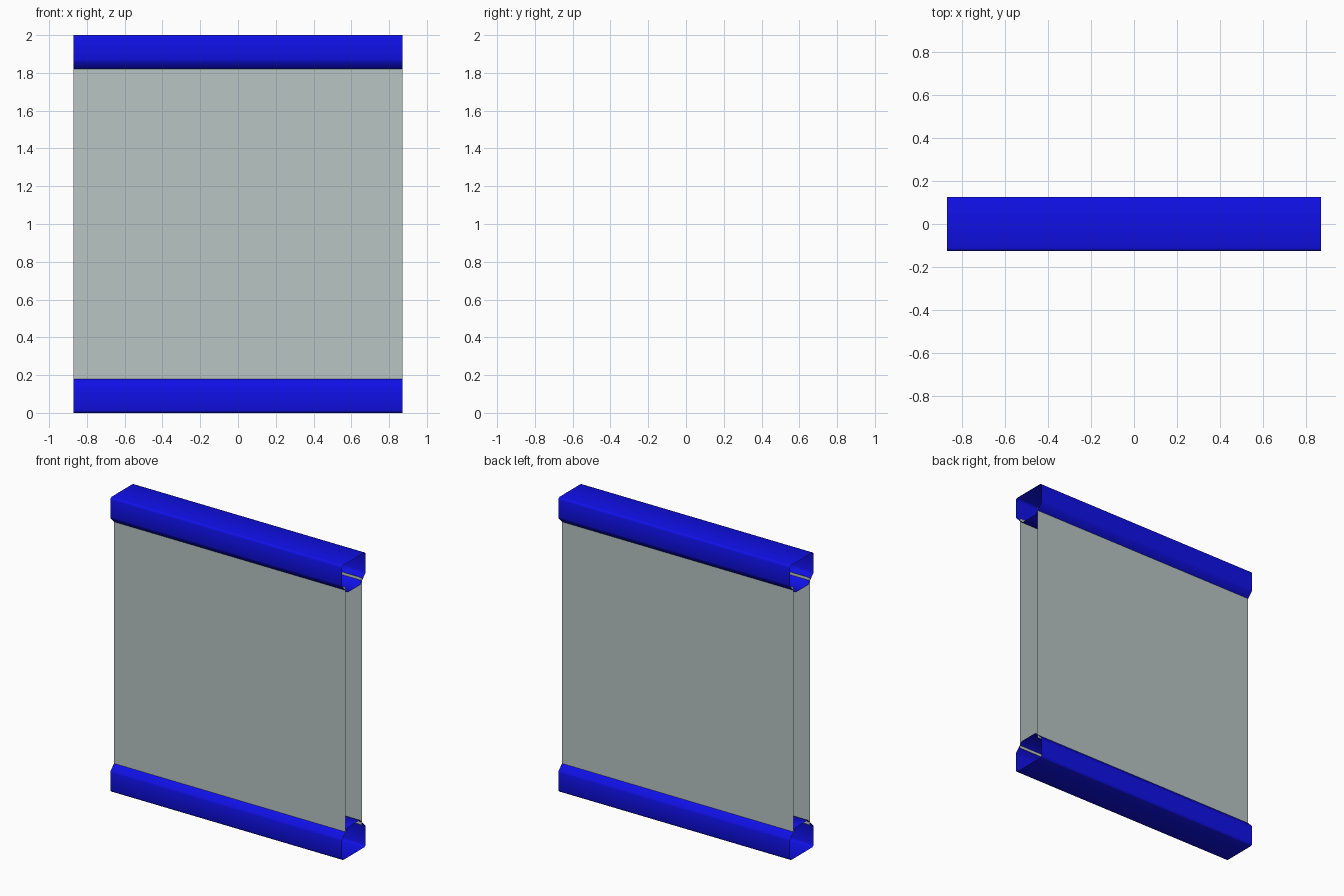
import bpy, bmesh

if "Cube" in bpy.data.objects:
    bpy.data.objects.remove(bpy.data.objects["Cube"])

HALF = 0.87      # half length along x


def material(name, color):
    m = bpy.data.materials.new(name)
    m.diffuse_color = color
    m.use_nodes = True
    m.node_tree.nodes["Principled BSDF"].inputs["Base Color"].default_value = m.diffuse_color
    return m


blue = material("blue_paint", (0.005, 0.005, 0.8, 1))
glass = material("pale_glass", (0.48, 0.56, 0.55, 1))


def sheet(name, profile, mat, closed):
    """Sweep a (y, z) profile along x as an open-ended thin sheet."""
    bm = bmesh.new()
    rows = [[bm.verts.new((x, y, z)) for y, z in profile] for x in (-HALF, HALF)]
    n = len(profile)
    for i in range(n if closed else n - 1):
        j = (i + 1) % n
        bm.faces.new((rows[0][i], rows[0][j], rows[1][j], rows[1][i]))
    if closed:
        bmesh.ops.recalc_face_normals(bm, faces=bm.faces)
        # make sure normals point away from the tube axis
        cz = sum(p[1] for p in profile) / n
        f = bm.faces[:][0]
        c = f.calc_center_median()
        if f.normal.y * c.y + f.normal.z * (c.z - cz) < 0:
            bmesh.ops.reverse_faces(bm, faces=bm.faces)
    me = bpy.data.meshes.new(name)
    bm.to_mesh(me)
    bm.free()
    ob = bpy.data.objects.new(name, me)
    bpy.context.collection.objects.link(ob)
    me.materials.append(mat)
    return ob


# Rail cross-section: flat outer side, slightly eased corners, 45 degree lips
half_profile = [(0.112, 0.0), (0.122, 0.004), (0.126, 0.014),
                (0.126, 0.132), (0.122, 0.145), (0.065, 0.202)]
rail_profile = half_profile + [(-y, z) for y, z in reversed(half_profile)]

# Bottom rail and mirrored top rail
rails = [sheet("bottom_rail", rail_profile, blue, True),
         sheet("top_rail", [(y, 2 - z) for y, z in rail_profile], blue, True)]
for ob in rails:
    bpy.ops.object.select_all(action='DESELECT')
    ob.select_set(True)
    bpy.context.view_layer.objects.active = ob
    bpy.ops.object.shade_smooth_by_angle(angle=0.9)

# Front and back glass panels, ends tucked inside the rails
sheet("front_panel", [(-0.087, 1.84), (-0.087, 0.16)], glass, False)
sheet("back_panel", [(0.087, 0.16), (0.087, 1.84)], glass, False)
